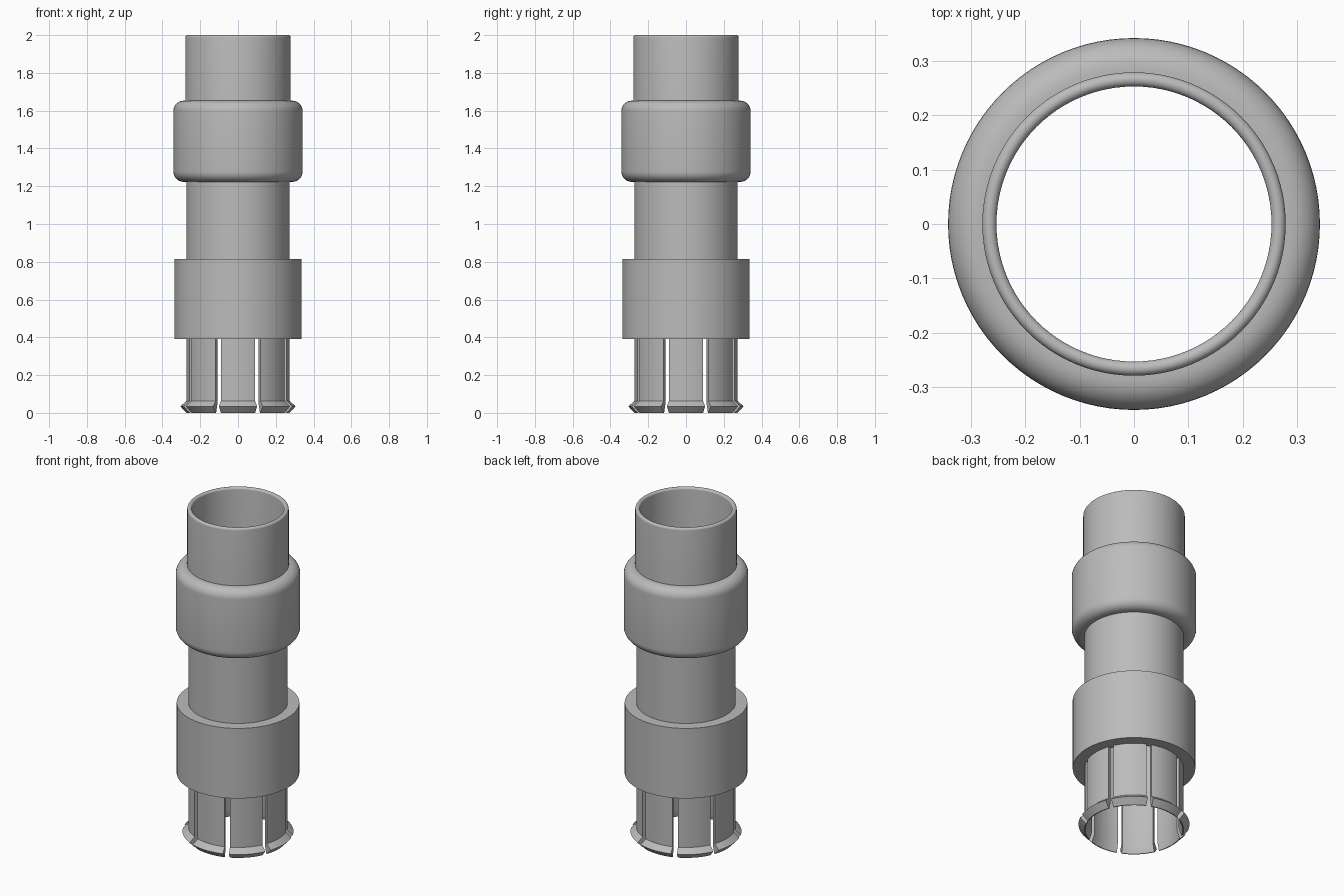
import bpy, bmesh, math

cube = bpy.data.objects.get("Cube")
if cube:
    bpy.data.objects.remove(cube, do_unlink=True)

grey = bpy.data.materials.new("plain grey")
grey.use_nodes = True
COLOUR = (0.5, 0.5, 0.5, 1)
grey.diffuse_color = COLOUR
grey.node_tree.nodes["Principled BSDF"].inputs["Base Color"].default_value = COLOUR


def arc(cx, cz, r, start, end, steps=8):
    """Points of a rounded corner in the radius/height plane."""
    angles = [math.radians(start + (end - start) * i / steps) for i in range(steps + 1)]
    return [(cx + r * math.cos(a), cz + r * math.sin(a)) for a in angles]


def revolve(name, profile, start=0.0, sweep=360.0, steps=96):
    """Turn a closed radius/height profile about z; a partial sweep gets end caps."""
    bm = bmesh.new()
    full = sweep >= 360
    rings = []
    for i in range(steps if full else steps + 1):
        a = math.radians(start + sweep * i / steps)
        rings.append([bm.verts.new((r * math.cos(a), r * math.sin(a), z)) for r, z in profile])
    n = len(profile)
    for i in range(steps):
        a, b = rings[i], rings[(i + 1) % len(rings)]
        for j in range(n):
            k = (j + 1) % n
            bm.faces.new((a[j], b[j], b[k], a[k]))
    if not full:
        bm.faces.new(rings[0])
        bm.faces.new(rings[-1][::-1])
    bmesh.ops.recalc_face_normals(bm, faces=bm.faces)
    mesh = bpy.data.meshes.new(name)
    bm.to_mesh(mesh)
    bm.free()
    mesh.materials.append(grey)
    obj = bpy.data.objects.new(name, mesh)
    bpy.context.collection.objects.link(obj)
    bpy.ops.object.select_all(action="DESELECT")
    obj.select_set(True)
    bpy.context.view_layer.objects.active = obj
    bpy.ops.object.shade_smooth_by_angle(angle=math.radians(30))
    return obj


BORE, WALL, NECK = 0.253, 0.273, 0.279
SLOT_TOP = 0.39

# Hollow tube, slightly wider above the rounded collar, with a rounded rim
rim = (NECK - BORE) / 2
revolve("tube", [(BORE, SLOT_TOP), (WALL, SLOT_TOP), (WALL, 1.44), (NECK, 1.44)]
        + arc(BORE + rim, 2 - rim, rim, 0, 180, 12))

# Square-edged lower collar
revolve("lower_collar", [(WALL - 0.005, 0.39), (0.337, 0.39), (0.337, 0.815), (WALL - 0.005, 0.815)])

# Upper collar with rounded edges
outer, fillet, low, high = 0.342, 0.055, 1.223, 1.653
revolve("upper_collar", [(WALL - 0.005, low)]
        + arc(outer - fillet, low + fillet, fillet, -90, 0)
        + arc(outer - fillet, high - fillet, fillet, 0, 90)
        + [(WALL - 0.005, high)])

# Eight snap fingers with flared lips, separated by narrow slots
finger = [(BORE, SLOT_TOP), (BORE, 0.045), (0.268, 0), (0.273, 0),
          (0.305, 0.035), (WALL, 0.063), (WALL, SLOT_TOP)]
half = 19.4
for i in range(8):
    revolve(f"snap_finger_{i + 1}", finger, 45 * i - half, 2 * half, 10)
